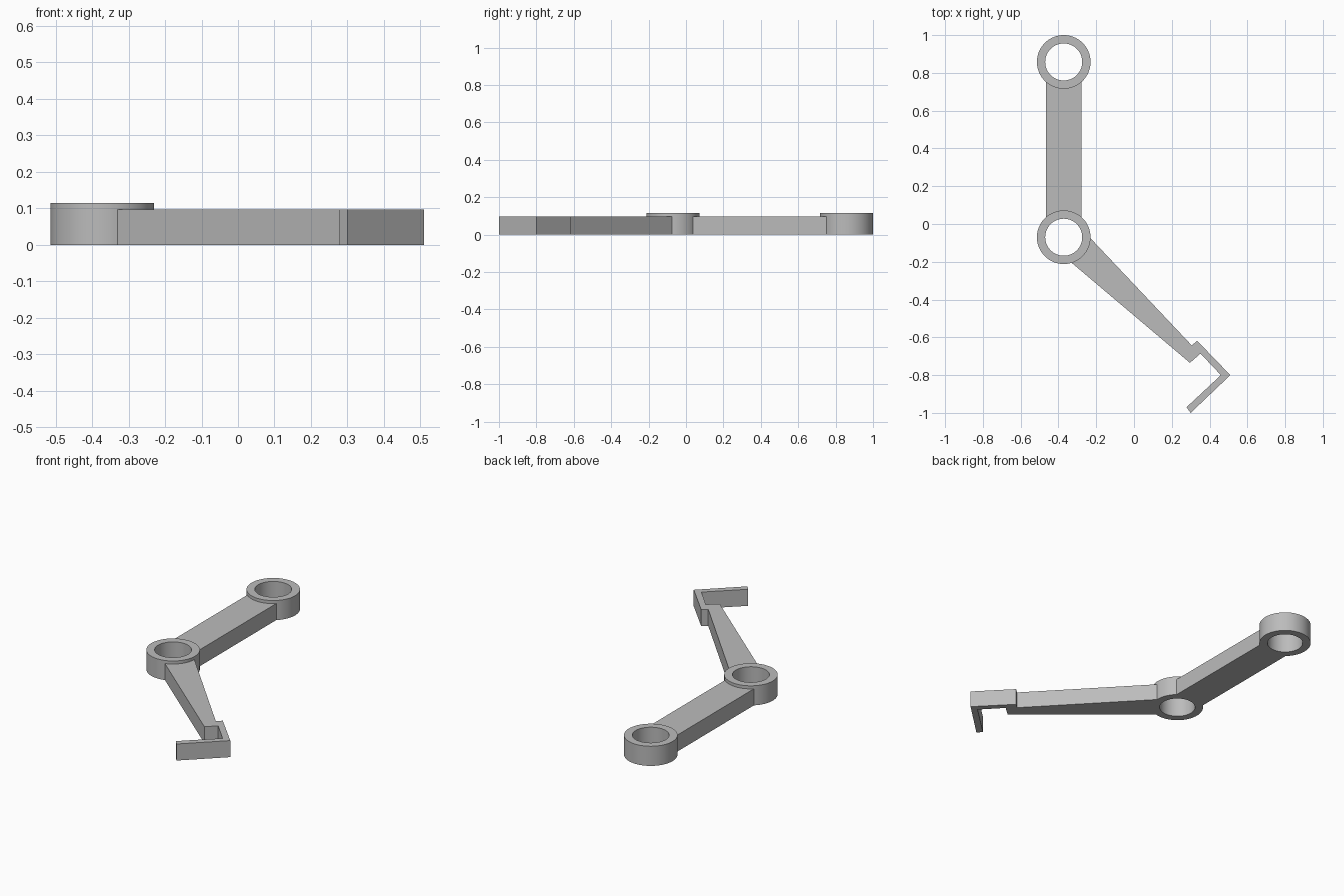
import bpy
import bmesh
from math import cos, sin, radians, asin, degrees
from mathutils import Matrix, Vector

cube = bpy.data.objects.get("Cube")
if cube:
    bpy.data.objects.remove(cube)

grey = bpy.data.materials.new("plain grey")
grey.use_nodes = True
colour = (0.5, 0.5, 0.5, 1)
grey.diffuse_color = colour
grey.node_tree.nodes["Principled BSDF"].inputs["Base Color"].default_value = colour

JOINT_X, ELBOW_Y, END_Y = -0.372, -0.07, 0.858
OUTER, INNER, EMBED = 0.142, 0.098, 0.125
RING_HEIGHT, ARM_HEIGHT = 0.115, 0.097


def finish(name, bm):
    """Turn a bmesh into a shaded object."""
    bmesh.ops.recalc_face_normals(bm, faces=bm.faces)
    mesh = bpy.data.meshes.new(name)
    bm.to_mesh(mesh)
    bm.free()
    mesh.materials.append(grey)
    ob = bpy.data.objects.new(name, mesh)
    bpy.context.collection.objects.link(ob)
    bpy.ops.object.select_all(action="DESELECT")
    ob.select_set(True)
    bpy.context.view_layer.objects.active = ob
    bpy.ops.object.shade_smooth_by_angle(angle=radians(30))
    return ob


def ring(name, y):
    """Spin a rectangular section into a hollow joint."""
    bm = bmesh.new()
    section = [(INNER, 0), (OUTER, 0), (OUTER, RING_HEIGHT), (INNER, RING_HEIGHT)]
    verts = [bm.verts.new((JOINT_X + r, y, z)) for r, z in section]
    edges = [bm.edges.new((verts[i], verts[(i + 1) % 4])) for i in range(4)]
    bmesh.ops.spin(bm, geom=verts + edges, cent=(JOINT_X, y, 0), axis=(0, 0, 1),
                   angle=radians(360), steps=72, use_merge=True)
    bmesh.ops.remove_doubles(bm, verts=bm.verts, dist=0.0001)
    return finish(name, bm)


def arc(y, start, end, steps=12):
    """Points inside the ring wall, so that arms stay out of the hole."""
    angles = [radians(start + (end - start) * i / steps) for i in range(steps + 1)]
    return [(JOINT_X + EMBED * cos(a), y + EMBED * sin(a)) for a in angles]


def plate(name, outline):
    """Extrude a flat outline up to the arm height."""
    bm = bmesh.new()
    face = bm.faces.new([bm.verts.new((x, y, 0)) for x, y in outline])
    geom = bmesh.ops.extrude_face_region(bm, geom=[face], use_keep_orig=True)["geom"]
    top = [g for g in geom if isinstance(g, bmesh.types.BMVert)]
    bmesh.ops.translate(bm, verts=top, vec=(0, 0, ARM_HEIGHT))
    return finish(name, bm)


# Joints
ring("end_joint_ring", END_Y)
ring("elbow_joint_ring", ELBOW_Y)

# Straight arm between the joints
half = degrees(asin(0.094 / EMBED))
plate("straight_arm", arc(ELBOW_Y, 90 - half, 90 + half)
      + arc(END_Y, 270 - half, 270 + half))

# Tapering arm that ends in a hook
plate("hooked_arm", arc(ELBOW_Y, 6, -78) + [
    (0.296, -0.735), (0.352, -0.686), (0.460, -0.800), (0.278, -0.970),
    (0.300, -1.0), (0.510, -0.800), (0.334, -0.618), (0.306, -0.643)])
